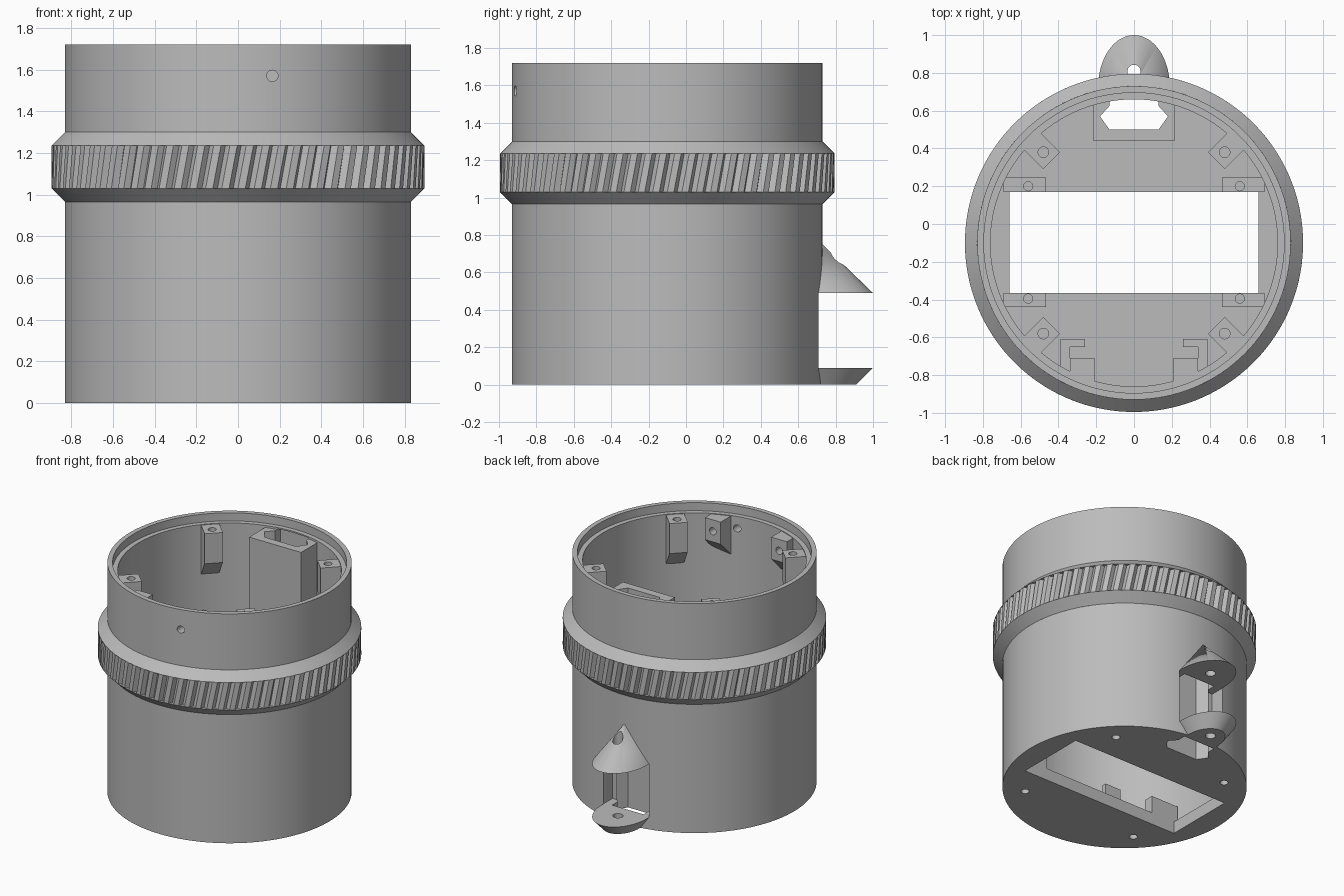
import bpy, bmesh, math
from mathutils import Matrix

CY = -0.1            # axis of the round body
OUTER, INNER, LIP = 0.83, 0.76, 0.795
FLOOR, LEDGE, TOP = 0.09, 1.66, 1.72

if "Cube" in bpy.data.objects:
    bpy.data.objects.remove(bpy.data.objects["Cube"], do_unlink=True)

grey = bpy.data.materials.new("plain_grey")
grey.use_nodes = True
grey.diffuse_color = (0.5, 0.5, 0.5, 1)
grey.node_tree.nodes["Principled BSDF"].inputs["Base Color"].default_value = (0.5, 0.5, 0.5, 1)


def finish(name, bm):
    bmesh.ops.remove_doubles(bm, verts=bm.verts, dist=0.0001)
    bmesh.ops.recalc_face_normals(bm, faces=bm.faces)
    mesh = bpy.data.meshes.new(name)
    bm.to_mesh(mesh)
    bm.free()
    mesh.materials.append(grey)
    obj = bpy.data.objects.new(name, mesh)
    bpy.context.scene.collection.objects.link(obj)
    return obj


def prism(name, pts, z0, z1, matrix=None):
    """Extrude an outline upward from z0 to z1."""
    bm = bmesh.new()
    face = bm.faces.new([bm.verts.new((x, y, z0)) for x, y in pts])
    ext = bmesh.ops.extrude_face_region(bm, geom=[face])
    verts = [g for g in ext["geom"] if isinstance(g, bmesh.types.BMVert)]
    bmesh.ops.translate(bm, verts=verts, vec=(0, 0, z1 - z0))
    if matrix:
        bm.transform(matrix)
    return finish(name, bm)


def box(name, x0, x1, y0, y1, z0, z1):
    return prism(name, [(x0, y0), (x1, y0), (x1, y1), (x0, y1)], z0, z1)


def cone(name, r0, r1, x, y, z0, z1, sx=1.0, seg=32):
    bm = bmesh.new()
    bmesh.ops.create_cone(bm, cap_ends=True, segments=seg, radius1=r0, radius2=r1, depth=z1 - z0)
    bm.transform(Matrix.Translation((x, y, (z0 + z1) / 2)) @ Matrix.Diagonal((sx, 1, 1, 1)))
    return finish(name, bm)


def rod(r, x, y, z, length):
    """Cutter lying along y."""
    bm = bmesh.new()
    bmesh.ops.create_cone(bm, cap_ends=True, segments=24, radius1=r, radius2=r, depth=length)
    bm.transform(Matrix.Translation((x, y, z)) @ Matrix.Rotation(math.pi / 2, 4, 'X'))
    return finish("cross_hole", bm)


def cut(target, cutters):
    for c in cutters:
        c.hide_render = True
        mod = target.modifiers.new("cut", 'BOOLEAN')
        mod.operation, mod.solver, mod.object = 'DIFFERENCE', 'EXACT', c
    dg = bpy.context.evaluated_depsgraph_get()
    mesh = bpy.data.meshes.new_from_object(target.evaluated_get(dg))
    target.modifiers.clear()
    target.data = mesh


def bracket(name, r0, r1, width, z_top, z_front, angle, x=0.0):
    """Wall block with a sloped underside, pointing to the axis."""
    outline = [(r0, z_top), (r1, z_top), (r1, z_front - (r1 - r0)), (r0, z_front)]
    m = (Matrix.Translation((x, CY, 0)) @ Matrix.Rotation(angle, 4, 'Z')
         @ Matrix.Rotation(math.pi / 2, 4, 'X'))
    return prism(name, outline, -width / 2, width / 2, m)


# Round housing with floor and stepped rim
bm = bmesh.new()
profile = [(0, 0), (OUTER, 0), (OUTER, TOP), (LIP, TOP), (LIP, LEDGE),
           (INNER, LEDGE), (INNER, FLOOR), (0, FLOOR)]
vs = [bm.verts.new((r, CY, z)) for r, z in profile]
edges = [bm.edges.new(p) for p in zip(vs, vs[1:])]
bmesh.ops.spin(bm, geom=vs + edges, cent=(0, CY, 0), axis=(0, 0, 1),
               angle=math.tau, steps=128, use_merge=True)
housing = finish("housing", bm)

# Cable channel tower at the back
channel = box("channel_tower", -0.215, 0.215, 0.44, 0.66, 0.05, 1.645)
half = [(0.13, 0.69), (0.13, 0.625), (0.18, 0.57), (0.13, 0.5)]
channel_pts = half + [(-x, y) for x, y in reversed(half)]
bore = prism("channel_bore", channel_pts, -0.1, 1.65)
window = box("back_window", -0.19, 0.19, 0.6, 1.1, FLOOR, 0.49)
bay = box("floor_opening", -0.66, 0.66, -0.365, 0.17, -0.1, 0.5)
signs = [(sx, sy) for sx in (-1, 1) for sy in (-1, 1)]
floor_holes = [cone("floor_hole", 0.028, 0.028, 0.48 * sx, CY + 0.48 * sy, -0.1, 0.2)
               for sx, sy in signs]
front_hole = rod(0.027, 0.165, -0.9, 1.57, 0.3)
cutters = [bore, window, bay, front_hole] + floor_holes
cut(housing, cutters)
cut(channel, [bore, window])

# Rim brackets with screw holes
for sx, sy in signs:
    b = bracket("rim_bracket", 0.617, 0.785, 0.125, 1.655, 1.43, math.atan2(sy, sx))
    hole = cone("screw_hole", 0.028, 0.028, 0.48 * sx, CY + 0.48 * sy, 1.5, 1.8)
    cut(b, [hole])
    cutters.append(hole)

# Front brackets with cross holes, and floor hooks below them
for s in (-1, 1):
    b = bracket("front_bracket", 0.61, 0.74, 0.13, 1.655, 1.49, -math.pi / 2, 0.275 * s)
    hole = rod(0.027, 0.275 * s, -0.71, 1.57, 0.12)
    cut(b, [hole])
    cutters.append(hole)
    hook = [(0.26, -0.61), (0.39, -0.61), (0.39, -0.79), (0.34, -0.79), (0.34, -0.65), (0.26, -0.65)]
    prism("floor_hook", [(s * x, y) for x, y in hook], 0.05, 0.35)

# Mounting pads around the floor opening
for sx, sy in signs:
    y0, y1, yh = (0.17, 0.245, 0.195) if sy > 0 else (-0.44, -0.365, -0.395)
    xs = sorted((0.465 * sx, 0.69 * sx))
    pad = box("mounting_pad", xs[0], xs[1], y0, y1, 0.05, 0.22)
    if sy > 0:
        yh = 0.2
    hole = cone("pad_hole", 0.024, 0.024, 0.56 * sx, yh, 0.12, 0.3)
    cut(pad, [hole])
    cutters.append(hole)

# Knurled grip ring with slanted teeth
TEETH, R = 72, 0.895
pitch = math.tau / TEETH
tooth = [(0, R), (0.45, R), (0.7, 0.868)]
rows = [(0.82, 0.965, 0), (0.83, 0.965, 0), (R, 1.03, 0), (None, 1.03, 0),
        (None, 1.235, 0.5), (R, 1.235, 0.5), (0.83, 1.3, 0.5), (0.82, 1.3, 0.5)]
bm = bmesh.new()
loops = []
for r, z, twist in rows:
    loop = []
    for i in range(TEETH):
        for off, tr in tooth:
            a = (i + off + twist) * pitch
            q = r or tr
            loop.append(bm.verts.new((q * math.cos(a), CY + q * math.sin(a), z)))
    loops.append(loop)
for lo, hi in zip(loops, loops[1:]):
    n = len(lo)
    for i in range(n):
        j = (i + 1) % n
        bm.faces.new((lo[i], lo[j], hi[j], hi[i]))
bmesh.ops.dissolve_degenerate(bm, dist=0.0001, edges=bm.edges)
grip = finish("grip_ring", bm)

# Back guide: hooded cone above and dish below, with a pin hole
inside = cone("inside_trim", 0.8, 0.8, 0, CY, -0.2, 1.0, seg=128)
pin = cone("pin_hole", 0.035, 0.035, 0, 0.808, -0.2, 1.0)
hood = cone("guide_hood", 0.27, 0.0, 0, 0.73, 0.49, 0.75, 0.7, 64)
dish = cone("guide_dish", 0.18, 0.27, 0, 0.73, 0.0, FLOOR, 0.7, 64)
for part in (hood, dish):
    cut(part, [inside, pin])
cutters += [inside, pin]

for c in cutters:
    bpy.data.objects.remove(c, do_unlink=True)

# Smooth the round surfaces, keep edges sharp
bpy.ops.object.select_all(action='DESELECT')
for obj in bpy.context.scene.objects:
    if obj.type == 'MESH':
        obj.select_set(True)
        bpy.context.view_layer.objects.active = obj
bpy.ops.object.shade_smooth_by_angle(angle=math.radians(15))
